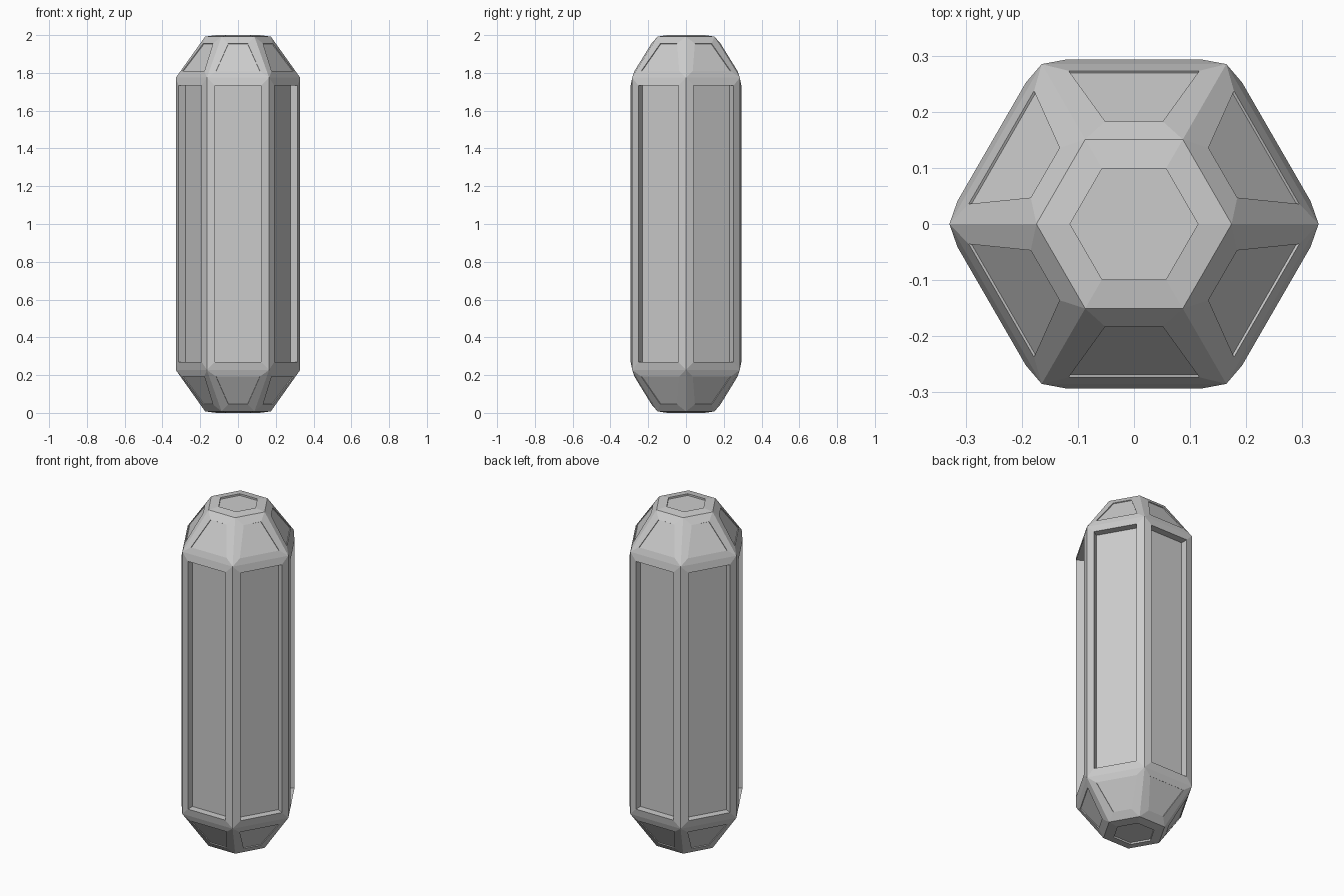
import bpy, bmesh, math

if "Cube" in bpy.data.objects:
    bpy.data.objects.remove(bpy.data.objects["Cube"])

R, R_CAP = 0.329, 0.174      # hexagon corner radii: body and end caps
BULGE = 0.008                # frames rise slightly toward each panel
INSET = 0.06

bm = bmesh.new()

# Hexagonal capsule from four stacked rings
profile = [(R_CAP, BULGE), (R, 0.227), (R, 1.775), (R_CAP, 2 - BULGE)]
rings = [[bm.verts.new((r * math.cos(math.pi / 3 * i), r * math.sin(math.pi / 3 * i), z))
          for i in range(6)] for r, z in profile]
bevels, sides = [], []
for k in range(3):
    lo, hi = rings[k], rings[k + 1]
    for i in range(6):
        j = (i + 1) % 6
        f = bm.faces.new((lo[i], lo[j], hi[j], hi[i]))
        (sides if k == 1 else bevels).append(f)
caps = [bm.faces.new(rings[0][::-1]), bm.faces.new(rings[3])]
bm.normal_update()

# Raised frame on every face, then a sunken panel inside it
for faces, sink in ((sides, 0.042), (bevels, 0.005), (caps, 0.01)):
    bmesh.ops.inset_individual(bm, faces=faces, thickness=INSET, depth=BULGE)
    bm.normal_update()
    bmesh.ops.inset_individual(bm, faces=faces, thickness=0.0, depth=-sink)
    bm.normal_update()

mesh = bpy.data.meshes.new("hex_capsule")
bm.to_mesh(mesh)
bm.free()
obj = bpy.data.objects.new("hex_capsule", mesh)
bpy.context.collection.objects.link(obj)
